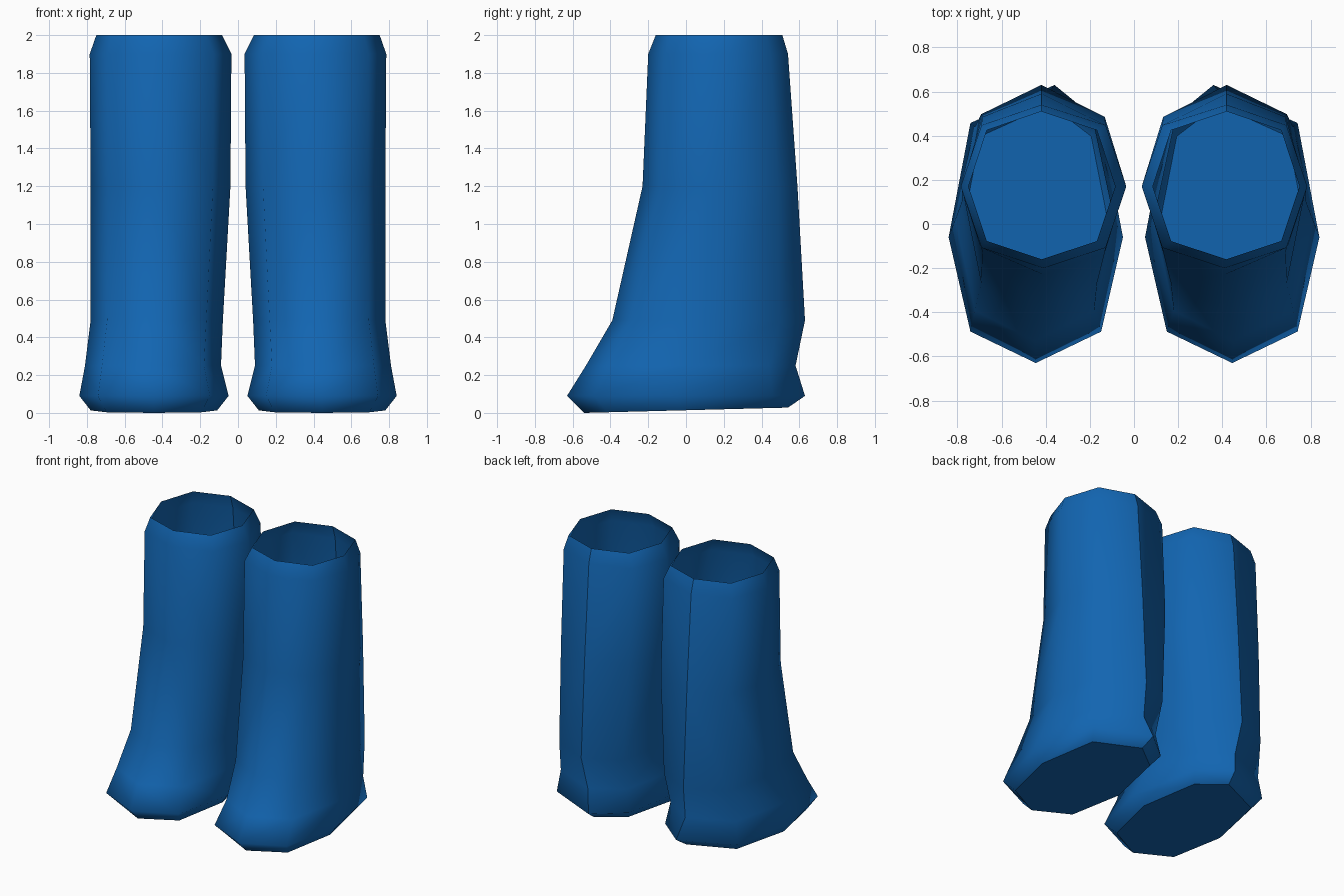
import bpy
import bmesh

cube = bpy.data.objects.get("Cube")
if cube:
    bpy.data.objects.remove(cube, do_unlink=True)

blue = bpy.data.materials.new("boot_blue")
blue.use_nodes = True
COLOUR = (0.006, 0.13, 0.44, 1.0)
blue.diffuse_color = COLOUR
blue.node_tree.nodes["Principled BSDF"].inputs["Base Color"].default_value = COLOUR

# Boot sections from sole to cuff:
# height, inner x, outer x, toe y, widest y, heel y, heel x
SECTIONS = [
    (0.014, 0.11, 0.78, -0.54, -0.03, 0.54, 0.38),
    (0.09, 0.05, 0.84, -0.63, -0.06, 0.63, 0.36),
    (0.25, 0.09, 0.81, -0.53, 0.02, 0.58, 0.40),
    (0.49, 0.08, 0.78, -0.39, 0.10, 0.63, 0.42),
    (1.20, 0.04, 0.78, -0.23, 0.17, 0.59, 0.42),
    (1.90, 0.035, 0.785, -0.20, 0.17, 0.54, 0.42),
    (2.00, 0.085, 0.75, -0.16, 0.17, 0.51, 0.42),
]
DIAGONAL = 0.75


def section_points(inner, outer, toe, wide, heel, heel_x):
    """Eight-sided outline, counter-clockwise from the toe."""
    mid = (inner + outer) / 2
    half = (outer - inner) / 2 * DIAGONAL
    front = wide + (toe - wide) * DIAGONAL
    back = wide + (heel - wide) * DIAGONAL
    return [(mid, toe), (mid + half, front), (outer, wide), (mid + half, back),
            (heel_x, heel), (mid - half, back), (inner, wide), (mid - half, front)]


def make_boot(name, side):
    bm = bmesh.new()
    rings = []
    for level, (z, *outline) in enumerate(SECTIONS):
        tilt = 0.026 if level == 0 else 0.0
        rings.append([bm.verts.new((side * x, y, z + tilt * y))
                      for x, y in section_points(*outline)])

    # Shaft and foot walls, open at the cuff
    for low, high in zip(rings, rings[1:]):
        for i in range(8):
            j = (i + 1) % 8
            bm.faces.new((low[i], low[j], high[j], high[i])).smooth = True

    # Flat sole
    sole = bm.faces.new(rings[0][::-1])
    sole.smooth = False
    for edge in sole.edges:
        edge.smooth = False

    if side < 0:
        bmesh.ops.reverse_faces(bm, faces=bm.faces[:])

    # Seam up the back
    seam = [bm.edges.get((a[4], b[4])) for a, b in zip(rings, rings[1:])]
    bmesh.ops.split_edges(bm, edges=seam)

    mesh = bpy.data.meshes.new(name)
    bm.to_mesh(mesh)
    bm.free()
    mesh.materials.append(blue)
    boot = bpy.data.objects.new(name, mesh)
    bpy.context.scene.collection.objects.link(boot)


make_boot("left_boot", 1)
make_boot("right_boot", -1)
